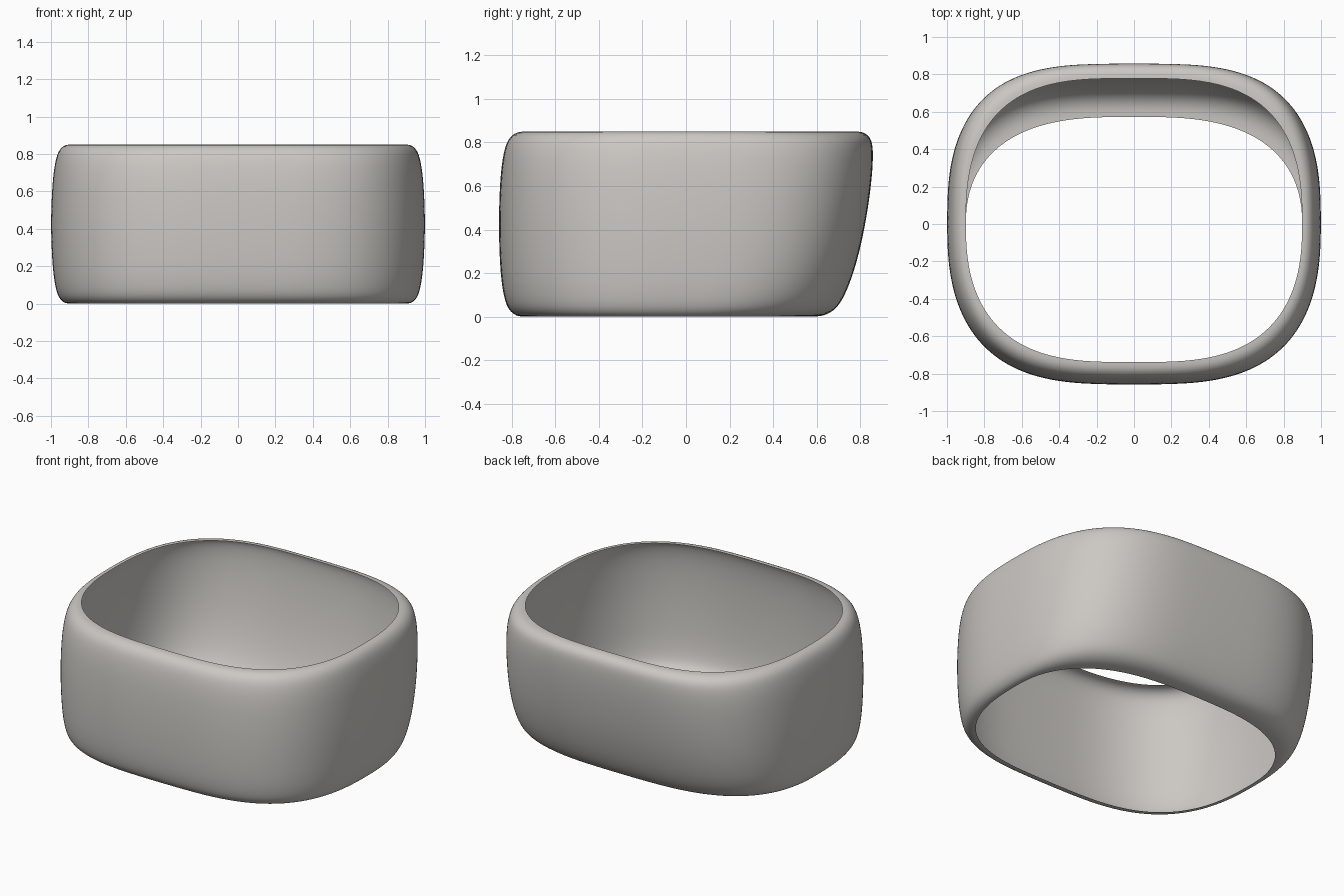
import bpy, bmesh, math

SEG = 64
# Wall profile, bottom to top:
# height, half width, front depth, back depth, front and back corner fullness
PROFILE = [
    (0.000, 0.900, 0.742, 0.574, 0.20, -0.18), (0.002, 0.930, 0.780, 0.632, 0.18, 0.00),
    (0.030, 0.959, 0.815, 0.685, 0.15, 0.15), (0.080, 0.976, 0.835, 0.721, 0.12, 0.25),
    (0.170, 0.990, 0.850, 0.760, 0.10, 0.32), (0.300, 0.998, 0.858, 0.798, 0.08, 0.35),
    (0.425, 1.001, 0.860, 0.824, 0.08, 0.35), (0.550, 0.998, 0.858, 0.844, 0.08, 0.35),
    (0.680, 0.990, 0.850, 0.858, 0.08, 0.35), (0.770, 0.976, 0.835, 0.860, 0.06, 0.32),
    (0.820, 0.959, 0.815, 0.851, 0.04, 0.28), (0.848, 0.930, 0.780, 0.818, 0.02, 0.20),
    (0.850, 0.900, 0.740, 0.780, 0.00, 0.12),
]


def spow(v, e):
    return math.copysign(abs(v) ** e, v) if abs(v) > 1e-9 else 0.0


# Open rounded band, a thin shell of stacked rounded-rectangle rings
bm = bmesh.new()
rings = []
for z, a, front, back, ff, fb in PROFILE:
    ring = []
    for i in range(SEG):
        t = 2 * math.pi * i / SEG
        s = math.sin(t)
        depth, full = (back, fb) if s > 0 else (front, ff)
        ring.append(bm.verts.new((a * spow(math.cos(t), 2 / (3.1 + full)),
                                  depth * spow(s, 2 / (2.45 + full)), z)))
    rings.append(ring)
for lo, hi in zip(rings, rings[1:]):
    for i in range(SEG):
        j = (i + 1) % SEG
        bm.faces.new((lo[i], lo[j], hi[j], hi[i])).smooth = True

mesh = bpy.data.meshes.new("rounded_band")
bm.to_mesh(mesh)
bm.free()
band = bpy.data.objects.new("rounded_band", mesh)
bpy.context.collection.objects.link(band)

mat = bpy.data.materials.new("warm grey")
mat.diffuse_color = (0.60, 0.58, 0.55, 1)
mesh.materials.append(mat)

sub = band.modifiers.new("smooth", 'SUBSURF')
sub.levels = sub.render_levels = 2
